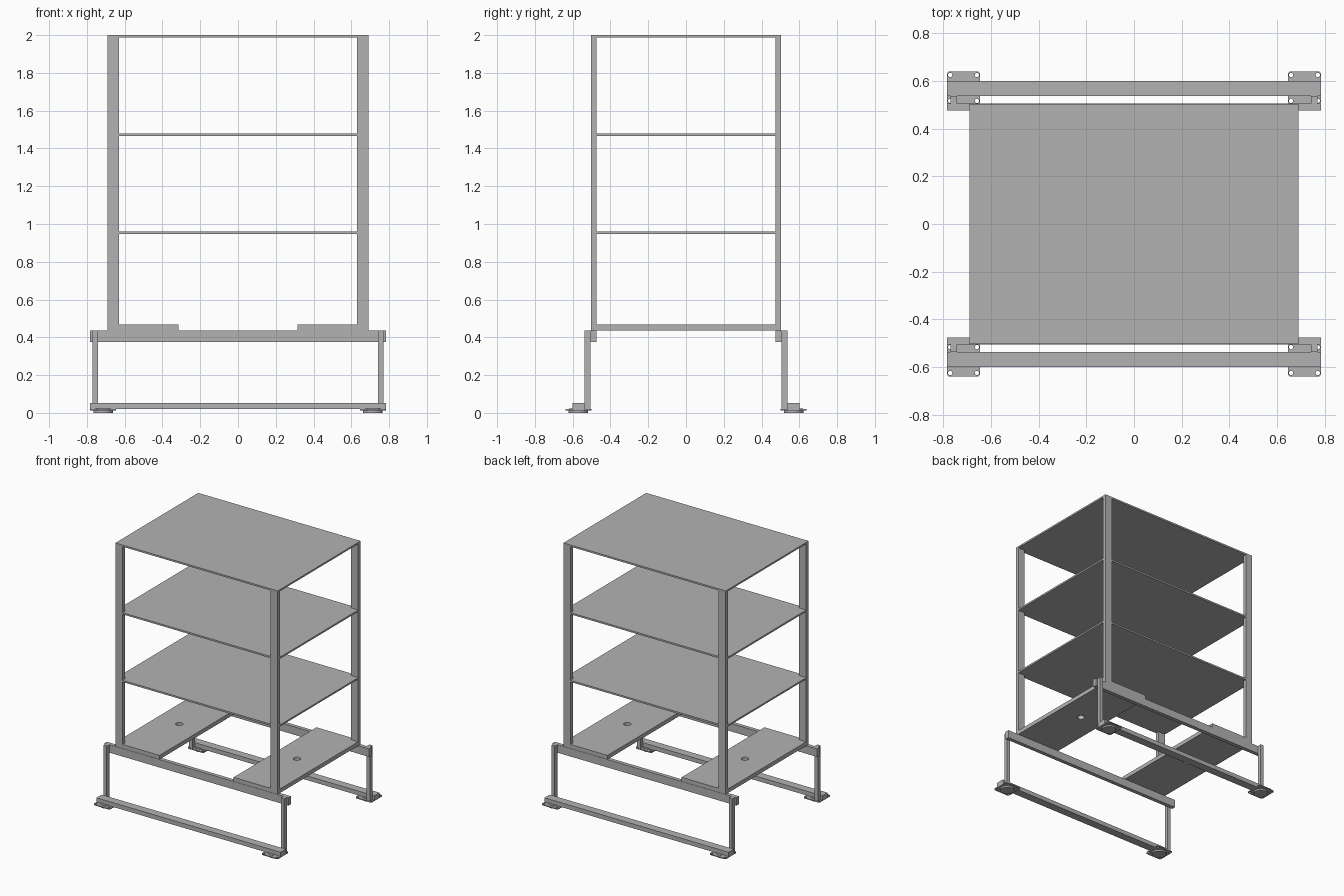
import bpy, bmesh
from mathutils import Matrix

cube = bpy.data.objects.get("Cube")
if cube:
    bpy.data.objects.remove(cube, do_unlink=True)

grey = bpy.data.materials.new("plain_grey")
grey.use_nodes = True
COLOUR = (0.45, 0.45, 0.45, 1)
grey.diffuse_color = COLOUR
grey.node_tree.nodes["Principled BSDF"].inputs["Base Color"].default_value = COLOUR


def finish(name, bm):
    mesh = bpy.data.meshes.new(name)
    bm.to_mesh(mesh)
    bm.free()
    mesh.materials.append(grey)
    ob = bpy.data.objects.new(name, mesh)
    bpy.context.collection.objects.link(ob)
    return ob


def box(name, x, y, z):
    bm = bmesh.new()
    bmesh.ops.create_cube(bm, size=1)
    for v in bm.verts:
        for i, (lo, hi) in enumerate((x, y, z)):
            v.co[i] = lo if v.co[i] < 0 else hi
    return finish(name, bm)


def cylinder(bm, x, y, z0, z1, r, sides=24):
    bmesh.ops.create_cone(bm, cap_ends=True, segments=sides, radius1=r, radius2=r,
                          depth=z1 - z0, matrix=Matrix.Translation((x, y, (z0 + z1) / 2)))


def cut(ob, cutter):
    cutter.hide_render = True
    cutter.hide_set(True)
    mod = ob.modifiers.new("holes", "BOOLEAN")
    mod.object = cutter
    mod.solver = "EXACT"


def span(sign, a, b):
    return tuple(sorted((sign * a, sign * b)))


W, D = 0.69, 0.503

# Shelves
for name, top in (("top_shelf", 2), ("upper_shelf", 1.48), ("lower_shelf", 0.96)):
    box(name, (-W, W), (-D, D), (top - 0.013, top))

# Bottom side panels with a central round hole
for s, side in ((1, "left"), (-1, "right")):
    panel = box(side + "_bottom_panel", span(s, 0.315, W), (-D, D), (0.436, 0.467))
    bm = bmesh.new()
    cylinder(bm, s * 0.5, 0, 0.4, 0.5, 0.026)
    cut(panel, finish(side + "_panel_hole_cutter", bm))

# Frame on the front and back
for t, end in ((-1, "front"), (1, "back")):
    box(end + "_frame_beam", (-0.783, 0.783), span(t, 0.475, 0.505), (0.375, 0.436))
    box(end + "_base_beam", (-0.783, 0.783), span(t, 0.537, 0.6), (0.02, 0.053))
    for s, side in ((1, "left"), (-1, "right")):
        tag = end + "_" + side
        box(tag + "_post", span(s, 0.63, W), span(t, 0.475, D), (0.43, 2))
        box(tag + "_leg", span(s, 0.741, 0.769), span(t, 0.505, 0.537), (0.02, 0.436))

        # Foot plate with rounded corners and four bolt holes
        cx, cy = s * 0.714, t * 0.57
        plate = box(tag + "_foot_plate", (cx - 0.069, cx + 0.069),
                    (cy - 0.069, cy + 0.069), (0.012, 0.02))
        bm = bmesh.new()
        bm.from_mesh(plate.data)
        upright = [e for e in bm.edges if abs(e.verts[0].co.z - e.verts[1].co.z) > 0.001]
        bmesh.ops.bevel(bm, geom=upright, offset=0.012, segments=4, profile=0.5,
                        affect="EDGES")
        bm.to_mesh(plate.data)
        bm.free()
        bm = bmesh.new()
        for i in (-1, 1):
            for j in (-1, 1):
                cylinder(bm, cx + i * 0.056, cy + j * 0.054, 0, 0.04, 0.009, 16)
        cut(plate, finish(tag + "_bolt_hole_cutter", bm))

        # Round pad underneath and a raised disc on top
        bm = bmesh.new()
        cylinder(bm, cx, cy, 0, 0.013, 0.052, 32)
        finish(tag + "_foot_pad", bm)
        bm = bmesh.new()
        cylinder(bm, cx, cy, 0.019, 0.023, 0.05, 32)
        finish(tag + "_foot_disc", bm)
